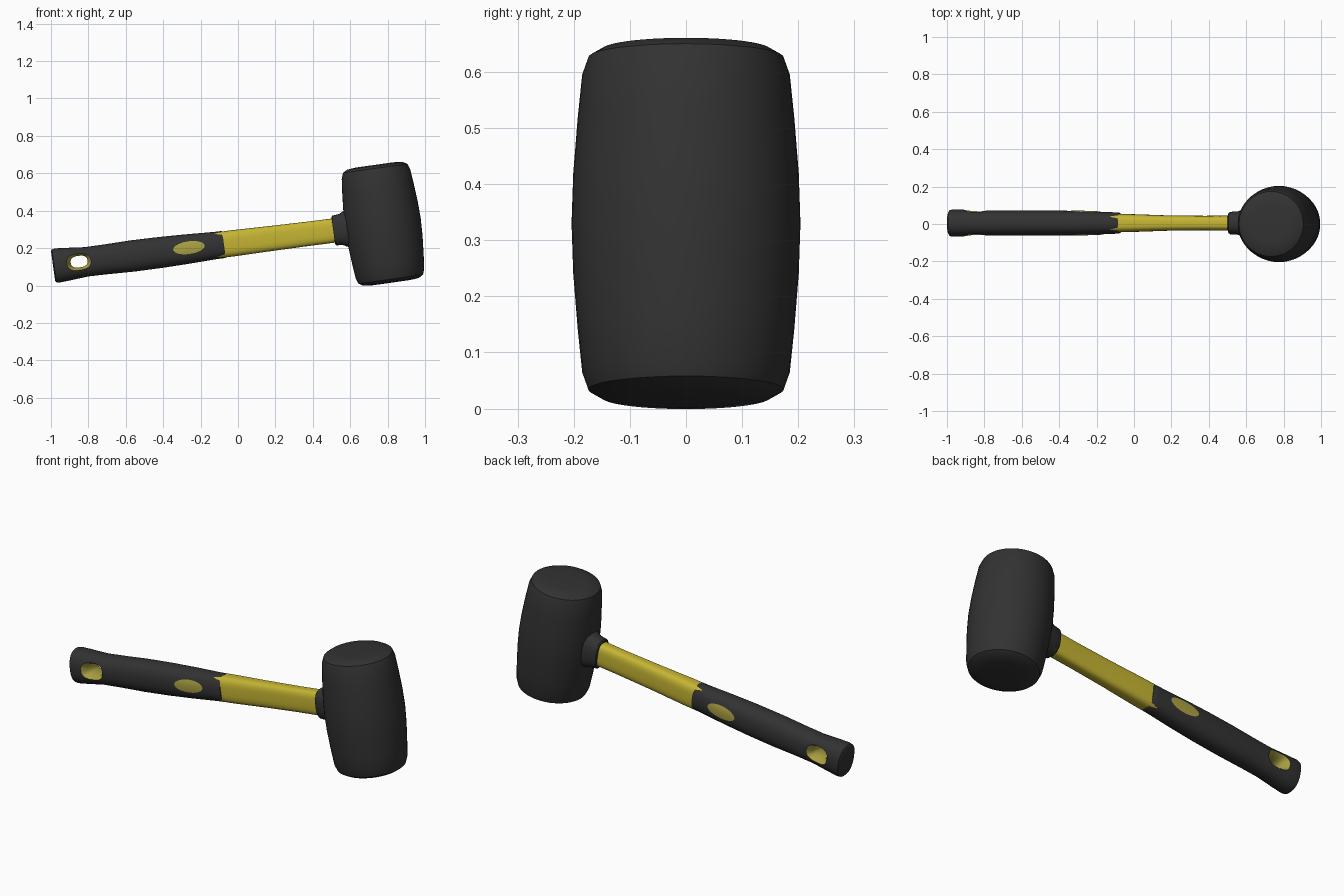
import bpy, math
from mathutils import Matrix, Vector

if "Cube" in bpy.data.objects:
    bpy.data.objects.remove(bpy.data.objects["Cube"], do_unlink=True)

# The whole tool leans: local x runs along the handle, local z along the head
TILT = Matrix.Translation((0.775, 0, 0.33)) @ Matrix.Rotation(math.radians(-8), 4, 'Y')
SIDES = 48


def material(name, colour):
    mat = bpy.data.materials.new(name)
    mat.use_nodes = True
    mat.diffuse_color = (*colour, 1)
    bsdf = next(n for n in mat.node_tree.nodes if n.type == 'BSDF_PRINCIPLED')
    bsdf.inputs["Base Color"].default_value = (*colour, 1)
    return mat


black = material("black rubber", (0.032, 0.032, 0.032))
yellow = material("yellow fibreglass", (0.56, 0.46, 0.033))
olive = material("muted yellow inlay", (0.40, 0.35, 0.055))


def make_object(name, verts, faces, mats):
    mesh = bpy.data.meshes.new(name)
    mesh.from_pydata(verts, [], faces)
    for mat in mats:
        mesh.materials.append(mat)
    obj = bpy.data.objects.new(name, mesh)
    bpy.context.collection.objects.link(obj)
    obj.matrix_world = TILT
    return obj


def oval(a, b, power):
    """Rounded outline: power 2 is an ellipse, higher is boxier."""
    points = []
    for i in range(SIDES):
        t = math.tau * i / SIDES
        c, s = math.cos(t), math.sin(t)
        points.append((a * math.copysign(abs(c) ** (2 / power), c),
                       b * math.copysign(abs(s) ** (2 / power), s)))
    return points


def loft(name, stations, place, mats, power=2.0):
    """Skin closed ovals; each station is (distance, half width, half height)."""
    verts, faces = [], []
    for t, a, b in stations:
        verts += [place(t, p, q) for p, q in oval(a, b, power)]
    for k in range(len(stations) - 1):
        for i in range(SIDES):
            j = (i + 1) % SIDES
            faces.append((k * SIDES + i, k * SIDES + j,
                          (k + 1) * SIDES + j, (k + 1) * SIDES + i))
    faces.append(tuple(reversed(range(SIDES))))
    faces.append(tuple(range(len(verts) - SIDES, len(verts))))
    return make_object(name, verts, faces, mats)


def smooth(obj, angle=35):
    bpy.ops.object.select_all(action='DESELECT')
    obj.select_set(True)
    bpy.context.view_layer.objects.active = obj
    bpy.ops.object.shade_smooth_by_angle(angle=math.radians(angle))


def along_handle(u, p, q):
    return (u, p + 0.005, q - 0.014 * (u + 0.2))


# Barrel-shaped head
half = [(0.1, 0.318), (0.15, 0.313), (0.174, 0.299), (0.185, 0.268),
        (0.193, 0.19), (0.201, 0.09)]
barrel = [(-z, r, r) for r, z in half] + [(0, 0.204, 0.204)]
barrel += [(z, r, r) for r, z in reversed(half)]
head = loft("mallet_head", barrel, lambda t, p, q: (p, q, t), [black])
smooth(head)

# Flared collar joining handle and head
collar = loft("head_collar",
              [(-0.268, 0.056, 0.074), (-0.262, 0.06, 0.08), (-0.225, 0.062, 0.084),
               (-0.205, 0.068, 0.095), (-0.15, 0.075, 0.105)],
              along_handle, [black], 2.5)
smooth(collar)

# Yellow shaft with flattened sides
shaft = loft("handle_shaft",
             [(-0.9, 0.05, 0.07), (-0.8, 0.048, 0.07), (-0.6, 0.041, 0.067),
              (-0.4, 0.039, 0.065), (-0.2, 0.041, 0.065)],
             along_handle, [yellow], 3.2)
smooth(shaft)

# Rubber grip, swelling in the middle and flaring at the butt
grip = loft("handle_grip",
            [(-1.778, 0.06, 0.08), (-1.772, 0.07, 0.089), (-1.755, 0.073, 0.092),
             (-1.7, 0.072, 0.088), (-1.6, 0.068, 0.079), (-1.5, 0.067, 0.08),
             (-1.35, 0.067, 0.084), (-1.2, 0.067, 0.083), (-1.05, 0.064, 0.079),
             (-0.9, 0.058, 0.073), (-0.862, 0.056, 0.073), (-0.857, 0.053, 0.071)],
            along_handle, [black, olive], 2.3)
bpy.context.view_layer.update()


# Thin oval thumb inlays that follow the grip surface
def inlay(name, side):
    rings, verts, faces = 4, [], []
    for k in range(rings + 1):
        scale = max(k / rings, 0.01)
        for p, q in oval(0.085 * scale, 0.034 * scale, 2):
            u, w = p - 1.045, q + 0.018
            hit, spot, _, _ = grip.ray_cast(Vector((u, side, w)), Vector((0, -side, 0)))
            verts.append((u, spot.y + side * 0.002, w))
    for k in range(rings):
        for i in range(SIDES):
            j = (i + 1) % SIDES
            face = (k * SIDES + i, k * SIDES + j, (k + 1) * SIDES + j, (k + 1) * SIDES + i)
            faces.append(face if side > 0 else face[::-1])
    faces.append(tuple(range(SIDES)) if side < 0 else tuple(reversed(range(SIDES))))
    obj = make_object(name, verts, faces, [olive])
    obj.data.update()
    # Make every face look away from the grip
    for poly in obj.data.polygons:
        if poly.normal.y * side < 0:
            poly.flip()
    smooth(obj)


inlay("right_thumb_inlay", -1)
inlay("left_thumb_inlay", 1)

# Hanging hole with a funnel rim, cut through the grip
cutter = loft("hole_cutter",
              [(-0.1, 0.088, 0.072), (-0.035, 0.045, 0.031),
               (0.045, 0.045, 0.031), (0.11, 0.088, 0.072)],
              lambda t, p, q: (p - 1.637, t, q + 0.026), [black, olive], 2.6)
cutter.hide_render = True
for obj in (cutter, grip):
    bpy.ops.object.select_all(action='DESELECT')
    obj.select_set(True)
    bpy.context.view_layer.objects.active = obj
    bpy.ops.object.mode_set(mode='EDIT')
    bpy.ops.mesh.select_all(action='SELECT')
    bpy.ops.mesh.normals_make_consistent(inside=False)
    bpy.ops.object.mode_set(mode='OBJECT')
for poly in cutter.data.polygons:
    poly.material_index = 1
cut = grip.modifiers.new("hanging_hole", 'BOOLEAN')
cut.operation, cut.solver, cut.object = 'DIFFERENCE', 'EXACT', cutter
bpy.ops.object.modifier_apply(modifier=cut.name)
bpy.data.objects.remove(cutter, do_unlink=True)
smooth(grip)

# Consistent outward normals on the remaining lofts
for obj in (head, collar, shaft):
    bpy.ops.object.select_all(action='DESELECT')
    obj.select_set(True)
    bpy.context.view_layer.objects.active = obj
    bpy.ops.object.mode_set(mode='EDIT')
    bpy.ops.mesh.select_all(action='SELECT')
    bpy.ops.mesh.normals_make_consistent(inside=False)
    bpy.ops.object.mode_set(mode='OBJECT')
